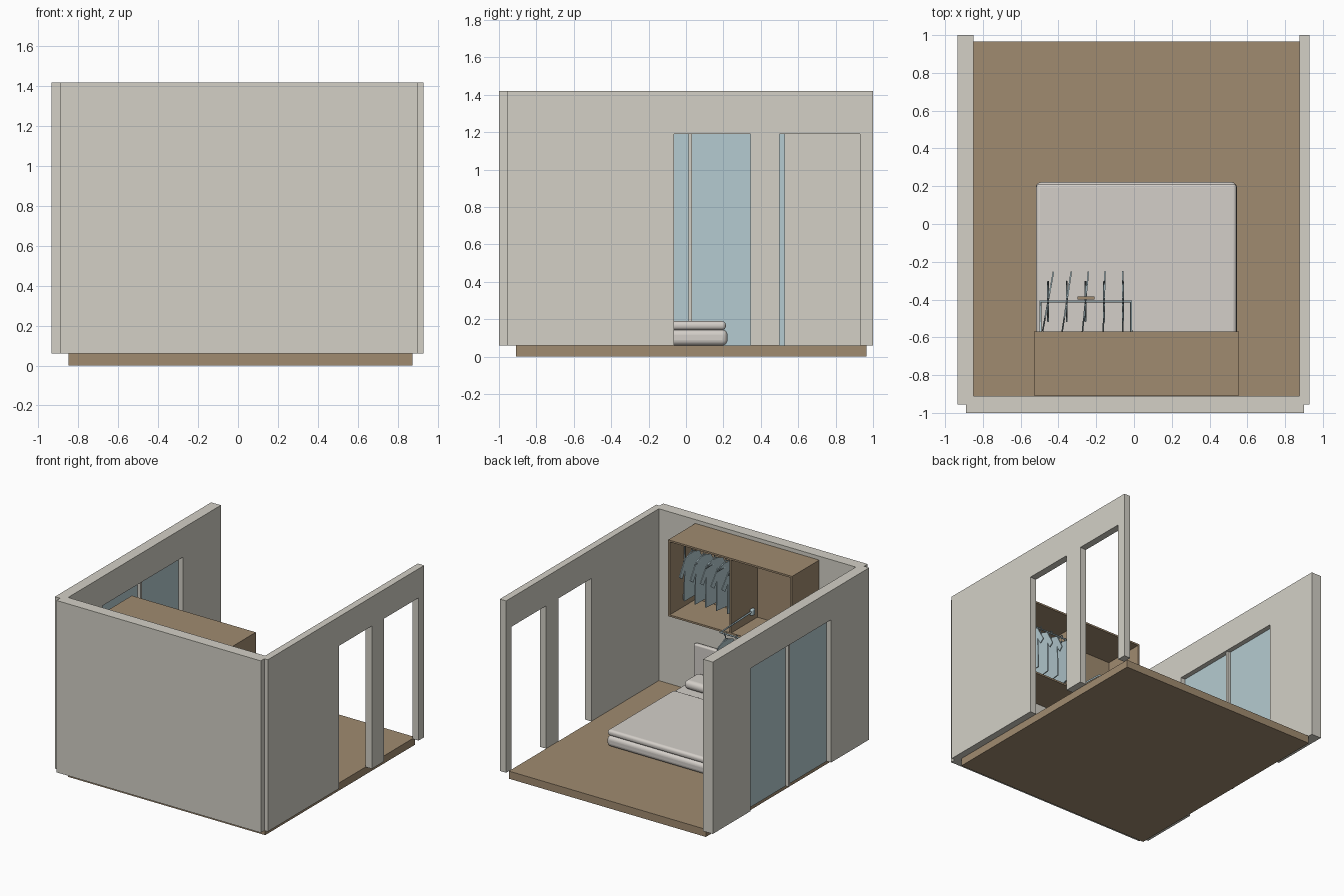
import bpy
import bmesh
import math

if "Cube" in bpy.data.objects:
    bpy.data.objects.remove(bpy.data.objects["Cube"])


def material(name, r, g, b):
    m = bpy.data.materials.new(name)
    lin = [((c / 255 + 0.055) / 1.055) ** 2.4 for c in (r, g, b)]
    m.diffuse_color = (*lin, 1)
    m.use_nodes = True
    m.node_tree.nodes["Principled BSDF"].inputs["Base Color"].default_value = m.diffuse_color
    return m


PLASTER = material("warm grey plaster", 211, 208, 198)
WOOD = material("brown wood", 160, 139, 112)
BLUE = material("pale blue", 181, 203, 209)
LINEN = material("linen", 212, 207, 201)


def finish(name, bm, mat):
    bmesh.ops.recalc_face_normals(bm, faces=bm.faces)
    me = bpy.data.meshes.new(name)
    bm.to_mesh(me)
    bm.free()
    me.materials.append(mat)
    ob = bpy.data.objects.new(name, me)
    bpy.context.collection.objects.link(ob)
    return ob


def box(name, x, y, z, mat, bevel=0):
    """Box from (min, max) pairs, optionally with soft rounded edges."""
    bm = bmesh.new()
    bmesh.ops.create_cube(bm, size=1)
    for v in bm.verts:
        v.co = [(a + b) / 2 + c * (b - a) for c, (a, b) in zip(v.co, (x, y, z))]
    ob = finish(name, bm, mat)
    if bevel:
        mod = ob.modifiers.new("soft edge", 'BEVEL')
        mod.width, mod.segments = bevel, 5
        bpy.ops.object.select_all(action='DESELECT')
        ob.select_set(True)
        bpy.context.view_layer.objects.active = ob
        bpy.ops.object.shade_smooth_by_angle(angle=math.radians(40))
    return ob


def slab(name, outline, x0, x1, mat):
    """Outline in the y-z plane, extruded along x."""
    bm = bmesh.new()
    face = bm.faces.new([bm.verts.new((x0, y, z)) for y, z in outline])
    out = bmesh.ops.extrude_face_region(bm, geom=[face])
    for v in out["geom"]:
        if isinstance(v, bmesh.types.BMVert):
            v.co.x = x1
    return finish(name, bm, mat)


def tube(name, points, radius, mat, closed=False):
    cu = bpy.data.curves.new(name, 'CURVE')
    cu.dimensions = '3D'
    cu.bevel_depth, cu.bevel_resolution = radius, 2
    cu.use_fill_caps = True
    sp = cu.splines.new('POLY')
    sp.points.add(len(points) - 1)
    for p, co in zip(sp.points, points):
        p.co = (*co, 1)
    sp.use_cyclic_u = closed
    cu.materials.append(mat)
    ob = bpy.data.objects.new(name, cu)
    bpy.context.collection.objects.link(ob)
    return ob


# Room shell
FLOOR, TOP, HEAD = 0.06, 1.42, 1.19


def side_wall(name, x0, x1, openings):
    outline = [(1.0, FLOOR), (1.0, TOP), (-0.955, TOP), (-0.955, FLOOR)]
    for a, b in openings:
        outline += [(a, FLOOR), (a, HEAD), (b, HEAD), (b, FLOOR)]
    return slab(name, outline, x0, x1, PLASTER)


box("floor", (-0.85, 0.875), (-0.91, 0.965), (0.0, FLOOR), WOOD)
box("front_wall", (-0.89, 0.90), (-1.0, -0.91), (FLOOR, TOP), PLASTER)
side_wall("left_wall", -0.935, -0.85, [(-0.48, 0.527)])
side_wall("right_wall", 0.875, 0.93, [(-0.065, 0.345), (0.50, 0.93)])

# Window panes and the post between them
box("window_post", (-0.92, -0.865), (0.013, 0.033), (FLOOR, HEAD), PLASTER)
for i, span in enumerate([(-0.48, 0.013), (0.033, 0.527)]):
    box(f"window_pane_{i}", (-0.896, -0.888), span, (FLOOR, HEAD), BLUE)

# Bed
box("bed_base", (-0.52, 0.545), (-0.87, 0.222), (FLOOR, 0.145), LINEN, 0.03)
box("mattress", (-0.515, 0.54), (-0.87, 0.21), (0.143, 0.182), LINEN, 0.017)
box("blanket", (-0.518, 0.543), (-0.62, 0.213), (0.143, 0.19), LINEN, 0.02)
box("headboard", (-0.52, 0.545), (-0.908, -0.87), (FLOOR, 0.455), LINEN, 0.012)
for i, x in enumerate((-0.255, 0.28)):
    box(f"pillow_{i}", (x - 0.22, x + 0.22), (-0.86, -0.68), (0.18, 0.25), LINEN, 0.032)

# Hanging cabinet
X0, X1, Y0, Y1, Z0, Z1, T = -0.53, 0.555, -0.909, -0.57, 0.785, 1.39, 0.014
box("cabinet_top", (X0, X1), (Y0, Y1), (Z1 - T, Z1), WOOD)
box("cabinet_bottom", (X0, X1), (Y0, Y1), (Z0, Z0 + T), WOOD)
box("cabinet_back", (X0 + T, X1 - T), (Y0, Y0 + 0.01), (Z0 + T, Z1 - T), WOOD)
for label, x in (("left", X0), ("middle", 0.004), ("right", X1 - T)):
    box(f"cabinet_{label}_panel", (x, x + T), (Y0, Y1), (Z0 + T, Z1 - T), WOOD)

# Clothes: half outline of a shirt, relative to the rail
HALF = [(0.03, -0.05), (0.09, -0.07), (0.16, -0.19), (0.125, -0.215),
        (0.095, -0.16), (0.10, -0.40)]
SHIRT = HALF + [(-y, z) for y, z in reversed(HALF)]


def hung_shirt(label, x, y, z, turn):
    shirt = slab(f"shirt_{label}", SHIRT, -0.004, 0.004, BLUE)
    shirt.location = (x, y, z)
    shirt.rotation_euler.z = -turn
    tube(f"hanger_{label}", [(x, y - 0.105, z - 0.085), (x, y, z - 0.035),
                             (x, y + 0.105, z - 0.085)], 0.005, BLUE, True)
    hook = [(x, y, z - 0.035)]
    for k in range(7):
        a = math.radians(-90 + 40 * k)
        hook.append((x, y + 0.015 * math.cos(a), z + 0.002 + 0.015 * math.sin(a)))
    tube(f"hook_{label}", hook, 0.003, BLUE)


# Two swing-down rails: one stowed upright, one pulled out forwards
PIVOT_Z = 0.885
RAILS = {"stowed": (0.03, 0.53, -0.75, -0.74, 1.30),
         "lowered": (-0.495, -0.015, -0.81, -0.41, 0.87)}
TURNS = (0.18, 0.15, 0.10, 0.03, 0.0)
for label, (xa, xb, pivot_y, y, z) in RAILS.items():
    tube(f"rail_{label}", [(xa, pivot_y, PIVOT_Z), (xa, y, z),
                           (xb, y, z), (xb, pivot_y, PIVOT_Z)], 0.007, BLUE)
    for side, x in (("a", xa), ("b", xb)):
        box(f"pivot_{label}_{side}", (x - 0.014, x + 0.014),
            (pivot_y - 0.02, pivot_y + 0.02), (PIVOT_Z - 0.03, PIVOT_Z + 0.02), BLUE, 0.01)
    for i, turn in enumerate(TURNS):
        hung_shirt(f"{label}_{i}", xa + 0.04 + 0.099 * i, y, z, turn)

# Pull handle on the lowered rail
box("pull_handle", (-0.30, -0.21), (-0.40, -0.385), (0.85, 0.885), WOOD)
